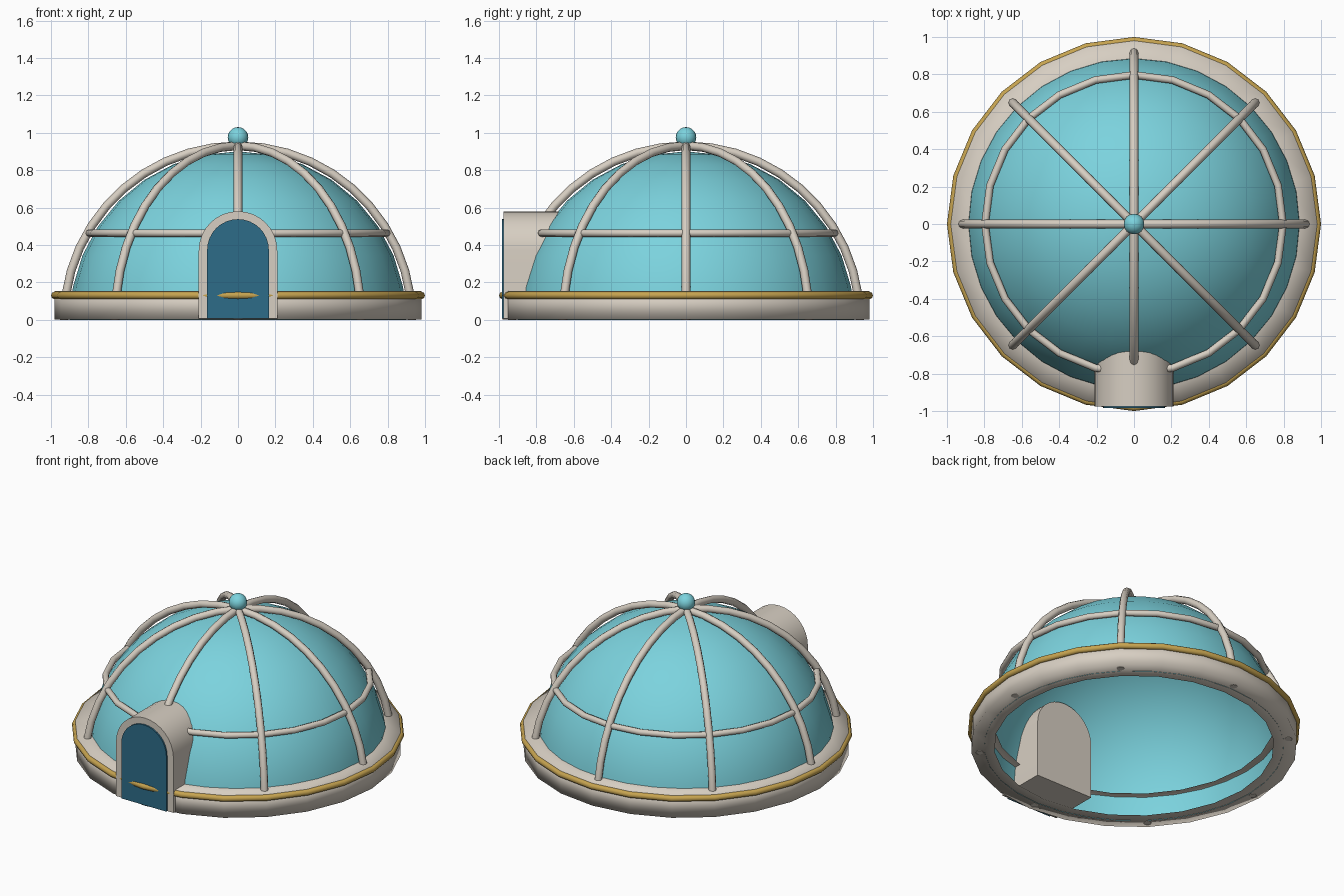
import bpy
from math import pi, sin, cos, radians
from mathutils import Matrix

cube = bpy.data.objects.get("Cube")
if cube:
    bpy.data.objects.remove(cube, do_unlink=True)


def material(name, rgb):
    m = bpy.data.materials.new(name)
    m.use_nodes = True
    m.diffuse_color = (*rgb, 1)
    m.node_tree.nodes["Principled BSDF"].inputs["Base Color"].default_value = (*rgb, 1)
    return m


STONE = material("warm_stone", (0.68, 0.62, 0.54))
GLASS = material("aqua_glass", (0.2, 0.65, 0.73))
GOLD = material("gold_trim", (0.57, 0.37, 0.08))
BLUE = material("deep_blue", (0.026, 0.15, 0.25))


def make(name, verts, faces, mat, matrix=None, sharp=None):
    me = bpy.data.meshes.new(name)
    me.from_pydata(verts, [], faces)
    if matrix:
        me.transform(matrix)
    me.validate()
    me.materials.append(mat)
    ob = bpy.data.objects.new(name, me)
    bpy.context.collection.objects.link(ob)
    bpy.ops.object.select_all(action='DESELECT')
    ob.select_set(True)
    bpy.context.view_layer.objects.active = ob
    if sharp:
        bpy.ops.object.shade_smooth_by_angle(angle=radians(sharp))
    else:
        bpy.ops.object.shade_smooth()
    return ob


def lathe(name, profile, segs, mat, sharp=None):
    """Spin an (r, z) profile, listed from bottom to top outside, about z."""
    n = len(profile)
    verts = [(r * cos(2 * pi * s / segs), r * sin(2 * pi * s / segs), z)
             for s in range(segs) for r, z in profile]
    faces = []
    for s in range(segs):
        a, b = s * n, (s + 1) % segs * n
        for i in range(n - 1):
            if profile[i + 1][0] == 0:
                faces.append((a + i, b + i, a + i + 1))
            elif profile[i][0] == 0:
                faces.append((a + i, b + i + 1, a + i + 1))
            else:
                faces.append((a + i, b + i, b + i + 1, a + i + 1))
    return make(name, verts, faces, mat, sharp=sharp)


def tube(name, radius, thick, segs, sides, mat, arc=2 * pi, matrix=None):
    """Round tube bent along a circle, or along a capped part of one."""
    closed = arc > 6
    rows = segs if closed else segs + 1
    verts = []
    for s in range(rows):
        t = arc * s / segs
        for k in range(sides):
            u = 2 * pi * k / sides
            r = radius + thick * cos(u)
            verts.append((r * cos(t), r * sin(t), thick * sin(u)))
    faces = []
    for s in range(segs):
        a, b = s * sides, (s + 1) % rows * sides
        for k in range(sides):
            j = (k + 1) % sides
            faces.append((a + k, b + k, b + j, a + j))
    if not closed:
        faces.append(tuple(range(sides)))
        faces.append(tuple(reversed(range(segs * sides, rows * sides))))
    return make(name, verts, faces, mat, matrix, sharp=50)


def arch(name, half, spring, floor, front, back, mat):
    """Round-headed block running along y."""
    steps = 16
    outline = [(-half, floor), (half, floor)]
    outline += [(half * cos(pi * i / steps), spring + half * sin(pi * i / steps))
                for i in range(steps + 1)]
    n = len(outline)
    verts = [(x, y, z) for y in (front, back) for x, z in outline]
    faces = [tuple(range(n)), tuple(reversed(range(n, 2 * n)))]
    faces += [(i, n + i, n + (i + 1) % n, (i + 1) % n) for i in range(n)]
    return make(name, verts, faces, mat, sharp=40)


# Base: open-backed rim with a gold band
lathe("base_rim", [(0.84, 0.002), (0.98, 0.002), (0.98, 0.153), (0.84, 0.153)], 24, STONE)
tube("gold_band", 0.98, 0.02, 24, 8, GOLD, matrix=Matrix.Translation((0, 0, 0.13)))

# Glass dome, open underneath
RINGS = 8
dome = [(0.9 * cos(pi / 2 * i / RINGS), 0.9 * sin(pi / 2 * i / RINGS)) for i in range(RINGS)]
lathe("dome", dome + [(0, 0.9)], 32, GLASS)

# Ribs and the ring that ties them
for i in range(8):
    turn = Matrix.Rotation(i * pi / 4, 4, 'Z') @ Matrix.Rotation(pi / 2, 4, 'X')
    tube(f"rib_{i + 1}", 0.93, 0.023, 11, 8, STONE, arc=pi / 2, matrix=turn)
tube("tie_ring", 0.797, 0.02, 24, 8, STONE, matrix=Matrix.Translation((0, 0, 0.463)))

# Finial ball
ball = [(0.055 * cos(pi * i / 10 - pi / 2), 0.975 + 0.055 * sin(pi * i / 10 - pi / 2))
        for i in range(1, 10)]
lathe("finial", [(0, 0.92)] + ball + [(0, 1.03)], 16, GLASS)

# Entrance porch and door
arch("porch", 0.21, 0.37, 0.008, -0.975, -0.65, STONE)
arch("door", 0.165, 0.373, 0.008, -0.985, -0.974, BLUE)
